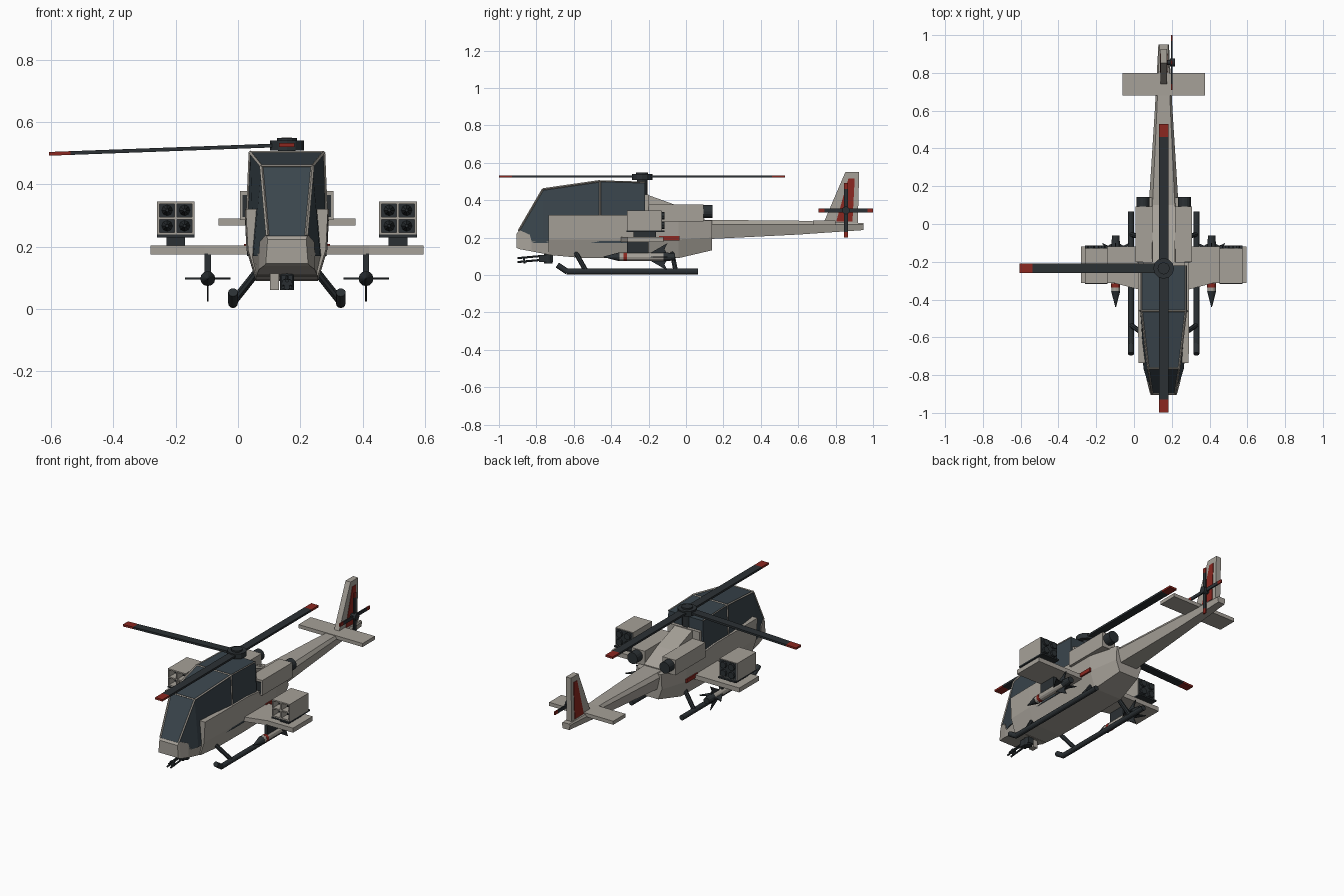
import bpy, bmesh
from math import pi, cos, sin
from mathutils import Vector, Matrix

if "Cube" in bpy.data.objects:
    bpy.data.objects.remove(bpy.data.objects["Cube"])

CX = 0.157                      # centre line of the airframe
HUB = Vector((CX, -0.235, 0.526))


def material(name, rgb):
    m = bpy.data.materials.new(name)
    m.diffuse_color = (*rgb, 1)
    m.use_nodes = True
    m.node_tree.nodes["Principled BSDF"].inputs["Base Color"].default_value = m.diffuse_color
    return m


BEIGE = material("warm_grey", (0.38, 0.355, 0.315))
DARK = material("dark_metal", (0.024, 0.03, 0.034))
GLASS = material("tinted_glass", (0.042, 0.06, 0.073))
RED = material("red_mark", (0.26, 0.02, 0.014))


def make(name, bm, mat):
    bmesh.ops.recalc_face_normals(bm, faces=bm.faces)
    me = bpy.data.meshes.new(name)
    bm.to_mesh(me)
    bm.free()
    me.materials.append(mat)
    ob = bpy.data.objects.new(name, me)
    bpy.context.collection.objects.link(ob)
    return ob


def skin(name, rings, mat):
    """Join rings of points with quads and cap both ends."""
    bm = bmesh.new()
    rs = [[bm.verts.new(p) for p in r] for r in rings]
    n = len(rs[0])
    for a, b in zip(rs, rs[1:]):
        for i in range(n):
            j = (i + 1) % n
            bm.faces.new((a[i], a[j], b[j], b[i]))
    bm.faces.new(rs[0])
    bm.faces.new(rs[-1])
    return make(name, bm, mat)


def loft(name, sections, mat):
    """Sections: y, then (half width, z) pairs from top to bottom."""
    rings = []
    for y, *pairs in sections:
        rings.append([(CX + w, y, z) for w, z in pairs] +
                     [(CX - w, y, z) for w, z in reversed(pairs)])
    return skin(name, rings, mat)


def box(name, x0, x1, y0, y1, z0, z1, mat):
    sq = [(x0, z0), (x1, z0), (x1, z1), (x0, z1)]
    return skin(name, [[(x, y, z) for x, z in sq] for y in (y0, y1)], mat)


def plate(name, profile, x0, x1, mat):
    """Side profile of (y, z) points, extruded along x."""
    return skin(name, [[(x, y, z) for y, z in profile] for x in (x0, x1)], mat)


def rod(name, p, q, r, mat, r2=None, n=12):
    p, q = Vector(p), Vector(q)
    bm = bmesh.new()
    bmesh.ops.create_cone(bm, cap_ends=True, segments=n, radius1=r,
                          radius2=r if r2 is None else r2, depth=(q - p).length)
    rot = (q - p).to_track_quat('Z', 'Y').to_matrix().to_4x4()
    bm.transform(Matrix.Translation((p + q) / 2) @ rot)
    return make(name, bm, mat)


# Fuselage: nose, hull, tail boom
loft("nose", [(-0.905, (0.062, 0.222), (0.068, 0.145)),
              (-0.89, (0.066, 0.24), (0.074, 0.138)),
              (-0.835, (0.088, 0.215), (0.088, 0.128)),
              (-0.825, (0.09, 0.178), (0.09, 0.126)),
              (-0.70, (0.118, 0.178), (0.1, 0.102))], BEIGE)
loft("hull", [(-0.735, (0.132, 0.32), (0.125, 0.19), (0.1, 0.107)),
              (-0.57, (0.135, 0.32), (0.13, 0.19), (0.1, 0.092)),
              (-0.32, (0.135, 0.32), (0.13, 0.19), (0.1, 0.09)),
              (-0.04, (0.135, 0.295), (0.13, 0.19), (0.095, 0.09)),
              (0.14, (0.085, 0.29), (0.09, 0.2), (0.065, 0.132))], BEIGE)
loft("tail_boom", [(0.08, (0.06, 0.295), (0.08, 0.27), (0.06, 0.19)),
                   (0.60, (0.036, 0.29), (0.047, 0.27), (0.035, 0.216)),
                   (0.95, (0.022, 0.277), (0.028, 0.27), (0.022, 0.24))], BEIGE)

# Canopy glass and its frame
canopy = [(-0.895, 0.062, 0.235, 0.068), (-0.765, 0.082, 0.458, 0.107),
          (-0.46, 0.118, 0.502, 0.128), (-0.22, 0.118, 0.495, 0.128)]
loft("canopy_glass", [(y, (w, z), (b, 0.17)) for y, w, z, b in canopy], GLASS)
for s in (1, -1):
    pts = [Vector((CX + s * w, y, z)) for y, w, z, b in canopy]
    for i, (p, q) in enumerate(zip(pts, pts[1:])):
        rod(f"canopy_rail_{i}", p, q, 0.006 if i < 2 else 0.004, BEIGE, n=4)
    rod("canopy_post", pts[2], (CX + s * 0.126, -0.46, 0.31), 0.005, BEIGE, n=4)
for i in (1, 2):
    y, w, z, b = canopy[i]
    rod("canopy_crossbar", (CX - w, y, z), (CX + w, y, z), 0.005, BEIGE, n=4)

# Rotor pylon and engine deck
box("rear_bulkhead", CX - 0.11, CX + 0.11, -0.23, -0.2, 0.3, 0.43, BEIGE)
loft("engine_deck", [(-0.21, (0.06, 0.43), (0.065, 0.28)),
                     (-0.03, (0.06, 0.365), (0.065, 0.28)),
                     (0.1, (0.06, 0.3), (0.065, 0.27))], BEIGE)

for s in (1, -1):
    def sbox(name, a, b, *rest):
        box(name, *sorted((CX + s * a, CX + s * b)), *rest)

    # Engines
    sbox("engine", 0.06, 0.15, -0.2, 0.093, 0.285, 0.378, BEIGE)
    sbox("engine_intake", 0.07, 0.142, -0.204, -0.19, 0.295, 0.365, DARK)
    rod("exhaust", (CX + s * 0.11, 0.07, 0.34), (CX + s * 0.11, 0.143, 0.34),
        0.035, DARK, n=16)
    sbox("side_stripe", 0.12, 0.138, -0.145, -0.035, 0.185, 0.208, RED)

    # Stub wing
    out = [(0.1, -0.355, -0.12), (0.265, -0.312, -0.12), (0.438, -0.312, -0.12)]
    skin("stub_wing", [[(CX + s * x, y0, 0.175), (CX + s * x, y1, 0.175),
                        (CX + s * x, y1, 0.203), (CX + s * x, y0, 0.203)]
                       for x, y0, y1 in out], BEIGE)

    # Rocket pod: open box with four cells
    a, b, z0, z1 = 0.296, 0.417, 0.238, 0.345
    m, zm = (a + b) / 2, (z0 + z1) / 2
    for i, x in enumerate((a, m - 0.004, b - 0.008)):
        sbox(f"pod_wall_{i}", x, x + 0.008, -0.315, -0.13, z0, z1, BEIGE)
    for i, z in enumerate((z0, zm - 0.004, z1 - 0.008)):
        sbox(f"pod_shelf_{i}", a, b, -0.315, -0.13, z, z + 0.008, BEIGE)
    sbox("pod_base", a, b, -0.318, -0.115, 0.229, z0, DARK)
    sbox("pod_back", a + 0.004, b - 0.004, -0.2, -0.128, z0 + 0.004, z1 - 0.004, DARK)
    sbox("pod_mount", m - 0.03, m + 0.03, -0.28, -0.16, 0.2, 0.23, DARK)
    for i in range(4):
        x = CX + s * (m + (i % 2 - 0.5) * 0.056)
        z = zm + (i // 2 - 0.5) * 0.05
        rod(f"pod_rocket_{i}", (x, -0.19, z), (x, -0.29, z), 0.019, DARK, 0.005, n=8)
        rod(f"pod_tube_{i}", (x, -0.13, z), (x, -0.115, z), 0.02, DARK, n=8)

    # Missile under the wing
    mx, mz = CX + s * 0.254, 0.097
    sbox("missile_pylon", 0.244, 0.264, -0.315, -0.2, 0.11, 0.178, DARK)
    for name, y0, y1, r0, r1, mat in (
            ("nose", -0.355, -0.44, 0.024, 0.002, DARK),
            ("body", -0.11, -0.355, 0.022, 0.022, BEIGE),
            ("band", -0.315, -0.335, 0.0235, 0.0235, RED),
            ("tail", -0.06, -0.12, 0.019, 0.024, DARK)):
        rod("missile_" + name, (mx, y0, mz), (mx, y1, mz), r0, mat, r1)
    for k in range(4):
        fin = plate(f"missile_fin_{k}", [(-0.2, 0.015), (-0.1, 0.073),
                                         (-0.115, 0.04), (-0.1, 0.015)],
                    -0.003, 0.003, DARK)
        fin.data.transform(Matrix.Translation((mx, 0, mz)) @
                           Matrix.Rotation(k * pi / 2, 4, 'Y'))

    # Landing skid
    sx = CX + s * 0.173
    rod("skid", (sx, -0.64, 0.018), (sx, 0.065, 0.018), 0.0155, DARK)
    rod("skid_toe", (sx, -0.635, 0.018), (sx, -0.688, 0.053), 0.0155, DARK)
    rod("front_leg", (sx, -0.535, 0.022), (CX + s * 0.095, -0.59, 0.12), 0.013, DARK, n=8)
    rod("rear_leg", (sx, -0.055, 0.022), (CX + s * 0.095, -0.075, 0.12), 0.013, DARK, n=8)

# Nose gun
rod("gun_mount", (CX, -0.735, 0.06), (CX, -0.735, 0.125), 0.022, DARK)
box("gun_body", CX - 0.018, CX + 0.018, -0.785, -0.71, 0.068, 0.108, DARK)
box("ammo_feed", 0.102, 0.131, -0.76, -0.72, 0.06, 0.12, BEIGE)
for k in range(3):
    dx, dz = 0.014 * sin(k * 2 * pi / 3), 0.014 * cos(k * 2 * pi / 3)
    rod(f"gun_barrel_{k}", (CX + dx, -0.78, 0.087 + dz),
        (CX + dx, -0.9, 0.076 + dz), 0.0055, DARK, n=6)
rod("gun_clamp", (CX, -0.86, 0.08), (CX, -0.87, 0.079), 0.019, DARK, n=8)

# Main rotor: hub, mast and three blades
rod("rotor_mast", (CX, -0.235, 0.4), (CX, -0.235, 0.52), 0.028, DARK)
rod("rotor_hub", HUB - Vector((0, 0, 0.017)), HUB + Vector((0, 0, 0.014)), 0.055, DARK)
rod("rotor_cap", HUB, HUB + Vector((0, 0, 0.023)), 0.032, DARK)
for k, (turn, droop) in enumerate(((pi / 2, 0), (pi, 0.037), (-pi / 2, 0))):
    place = (Matrix.Translation(HUB) @ Matrix.Rotation(turn, 4, 'Z') @
             Matrix.Rotation(droop, 4, 'Y'))
    for part, x0, x1, mat in (("blade", 0.03, 0.695, DARK), ("tip", 0.695, 0.764, RED)):
        ob = box(f"rotor_{part}_{k}", x0, x1, -0.025, 0.025, -0.006, 0.006, mat)
        ob.data.transform(place)

# Tail: stabiliser, fin and red panel
box("stabiliser", -0.062, 0.377, 0.68, 0.80, 0.268, 0.29, BEIGE)
plate("tail_fin", [(0.73, 0.265), (0.852, 0.55), (0.926, 0.55), (0.918, 0.265)],
      CX - 0.017, CX + 0.017, BEIGE)
plate("fin_panel", [(0.803, 0.285), (0.868, 0.515), (0.902, 0.515), (0.89, 0.285)],
      CX - 0.02, CX + 0.02, RED)

# Tail rotor
rod("tail_rotor_shaft", (CX, 0.855, 0.345), (0.205, 0.855, 0.345), 0.012, DARK)
rod("tail_rotor_hub", (0.19, 0.855, 0.345), (0.218, 0.855, 0.345), 0.021, DARK)
for k in range(4):
    place = (Matrix.Translation((0.2, 0.855, 0.345)) @
             Matrix.Rotation(k * pi / 2, 4, 'X'))
    for part, y0, y1, mat in (("blade", 0.01, 0.115, DARK), ("tip", 0.115, 0.146, RED)):
        ob = box(f"tail_rotor_{part}_{k}", -0.004, 0.004, y0, y1, -0.01, 0.01, mat)
        ob.data.transform(place)
